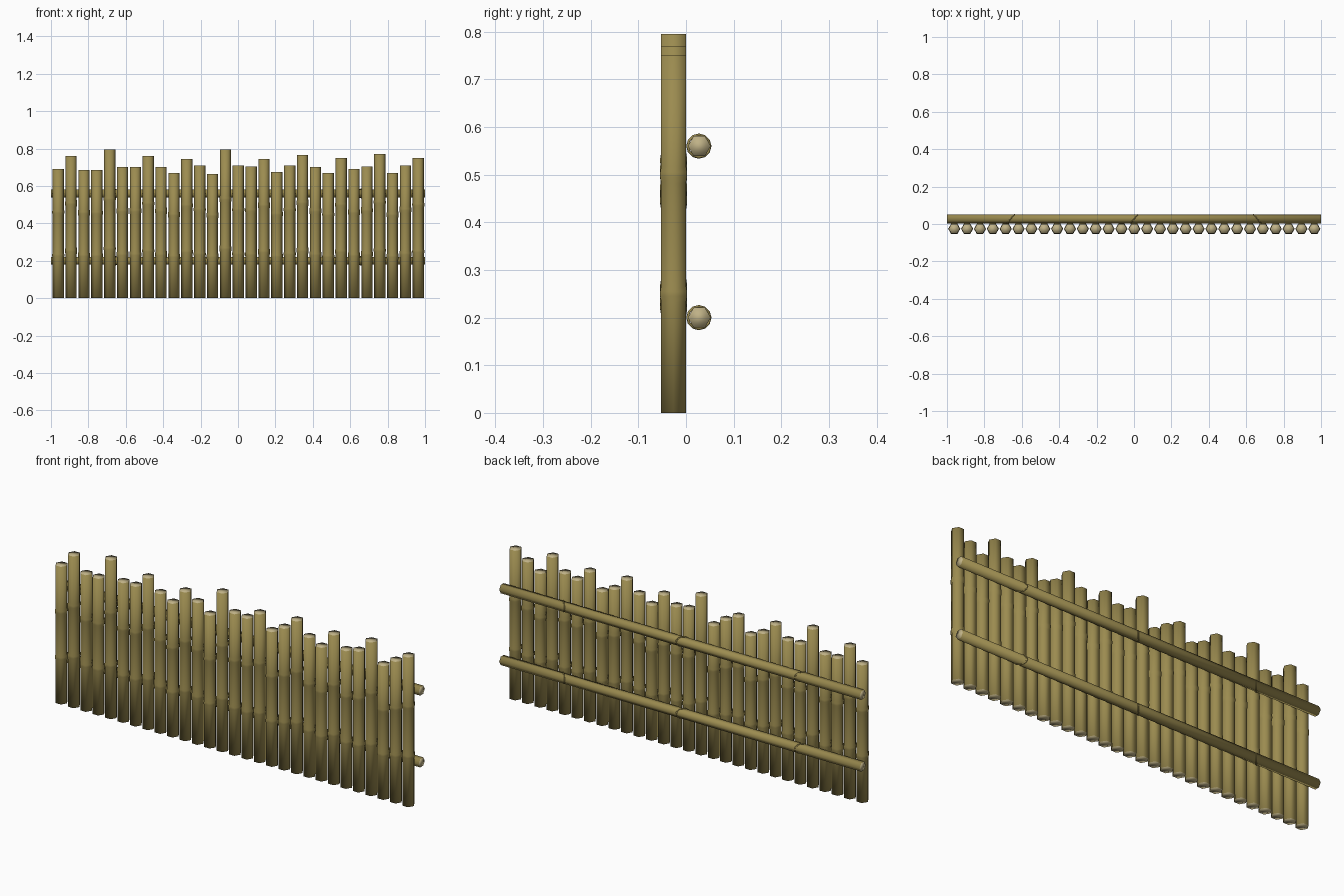
import bpy, bmesh, math
from mathutils import Matrix, Vector

if "Cube" in bpy.data.objects:
    bpy.data.objects.remove(bpy.data.objects["Cube"], do_unlink=True)


def material(name, rgb):
    m = bpy.data.materials.new(name)
    m.use_nodes = True
    m.diffuse_color = (*rgb, 1)
    m.node_tree.nodes["Principled BSDF"].inputs["Base Color"].default_value = (*rgb, 1)
    return m


cane_mat = material("olive cane", (0.33, 0.26, 0.08))
cut_mat = material("pale cut end", (0.52, 0.44, 0.24))


def add_object(name, bm, mats, matrix):
    for f in bm.faces:
        f.smooth = True
    mesh = bpy.data.meshes.new(name)
    bm.to_mesh(mesh)
    bm.free()
    ob = bpy.data.objects.new(name, mesh)
    for m in mats:
        mesh.materials.append(m)
    ob.matrix_world = matrix
    bpy.context.collection.objects.link(ob)
    return ob


def cane(name, length, radius, nodes, bulge, matrix, sides=6):
    """Six-sided stick along z with swollen joints; the cut ends are pale."""
    profile = [(0, radius)]
    for z in nodes:
        profile += [(z - 0.018, radius), (z - 0.005, radius + bulge),
                    (z + 0.005, radius + bulge), (z + 0.018, radius)]
    profile.append((length, radius))
    bm = bmesh.new()
    rings = []
    for z, r in profile:
        rings.append([bm.verts.new((r * math.cos(math.tau * i / sides),
                                    r * math.sin(math.tau * i / sides), z))
                      for i in range(sides)])
    for a, b in zip(rings, rings[1:]):
        for i in range(sides):
            j = (i + 1) % sides
            bm.faces.new((a[i], a[j], b[j], b[i]))
    for cap in (rings[0][::-1], rings[-1]):
        bm.faces.new(cap).material_index = 1
    return add_object(name, bm, (cane_mat, cut_mat), matrix)


# Upright poles, with joints at one and two thirds of each height
heights = [.69, .76, .685, .685, .795, .70, .70, .76, .70, .67, .745, .71, .665, .795, .71,
           .705, .745, .675, .71, .765, .70, .67, .75, .69, .705, .77, .67, .71, .75]
spacing = 1.925 / (len(heights) - 1)
for i, h in enumerate(heights):
    x = -0.961 + i * spacing
    cane(f"pole_{i + 1}", h, 0.03, (h / 3, h * 2 / 3), 0.0025,
         Matrix.Translation((x, -0.026, 0)))


def binding(name, centre, tilt):
    """Slanted loop of thin twine around a rail."""
    bm = bmesh.new()
    n, m = 12, 5
    rings = []
    for i in range(n):
        a = math.tau * i / n
        out = Vector((0, math.cos(a), math.sin(a)))
        shear = Vector((tilt * math.cos(a), 0, 0))
        ring = []
        for k in range(m):
            b = math.tau * k / m
            ring.append(bm.verts.new(out * (0.0235 + 0.003 * math.cos(b)) + shear
                                     + Vector((0.004 * math.sin(b), 0, 0))))
        rings.append(ring)
    for i in range(n):
        a, b = rings[i], rings[(i + 1) % n]
        for k in range(m):
            j = (k + 1) % m
            bm.faces.new((a[k], b[k], b[j], a[j]))
    bmesh.ops.recalc_face_normals(bm, faces=bm.faces)
    add_object(name, bm, (cane_mat,), Matrix.Translation(centre))


# Two rails behind the poles, tied in three places
for label, z in (("lower", 0.20), ("upper", 0.56)):
    lay = (Matrix.Translation((-1, 0.028, z)) @ Matrix.Rotation(math.pi / 2, 4, 'Y')
           @ Matrix.Rotation(math.pi / 2, 4, 'Z'))
    cane(f"{label}_rail", 2.0, 0.024, (), 0, lay)
    for side, x in (("right", -0.66), ("middle", 0), ("left", 0.66)):
        binding(f"{label}_binding_{side}", (x, 0.027, z), 0.02 if x < 0.1 else -0.02)
